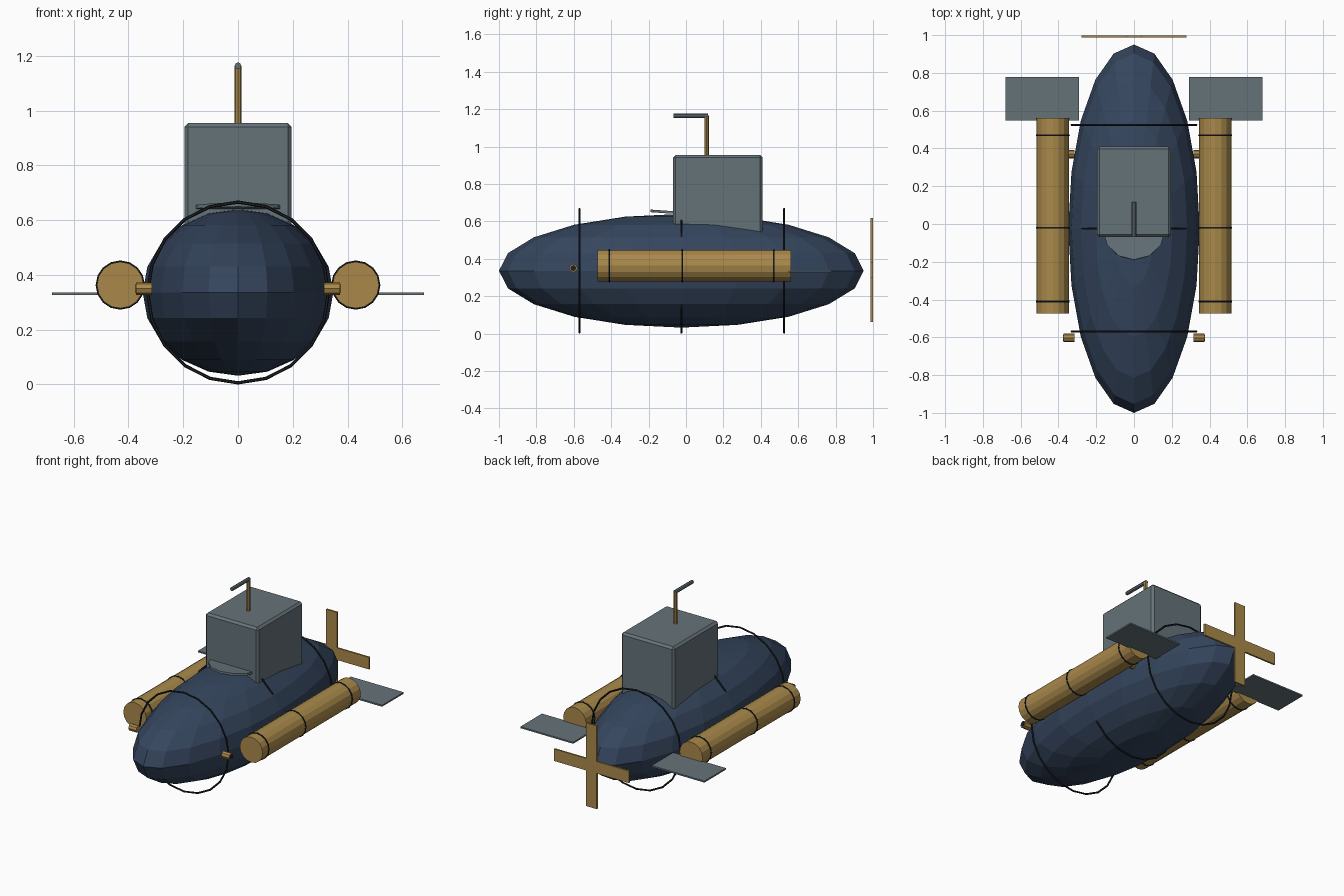
import bpy
from math import pi, radians

if "Cube" in bpy.data.objects:
    bpy.data.objects.remove(bpy.data.objects["Cube"])


def material(name, rgb):
    m = bpy.data.materials.new(name)
    m.diffuse_color = (*rgb, 1)
    m.use_nodes = True
    m.node_tree.nodes["Principled BSDF"].inputs["Base Color"].default_value = m.diffuse_color
    return m


NAVY = material("navy", (0.035, 0.06, 0.11))
STEEL = material("steel", (0.13, 0.17, 0.19))
BRASS = material("brass", (0.40, 0.25, 0.07))
DARK = material("dark", (0.012, 0.015, 0.02))
ALONG_X, ALONG_Y = (0, pi / 2, 0), (pi / 2, 0, 0)


def finish(name, mat):
    ob = bpy.context.object
    ob.name = name
    ob.data.materials.append(mat)
    return ob


def box(name, mat, loc, size):
    bpy.ops.mesh.primitive_cube_add(size=1, location=loc)
    ob = finish(name, mat)
    ob.scale = size
    return ob


def cylinder(name, mat, loc, r, depth, rot=(0, 0, 0), sides=16):
    bpy.ops.mesh.primitive_cylinder_add(vertices=sides, radius=r, depth=depth,
                                        location=loc, rotation=rot)
    return finish(name, mat)


def ring(name, loc, r, thick, sides):
    bpy.ops.mesh.primitive_torus_add(major_radius=r, minor_radius=thick,
                                     major_segments=sides, minor_segments=6,
                                     location=loc, rotation=ALONG_Y)
    return finish(name, DARK)


# Low-poly hull
bpy.ops.mesh.primitive_uv_sphere_add(segments=20, ring_count=10, radius=1,
                                     location=(0, -0.025, 0.336))
finish("hull", NAVY).scale = (0.348, 0.975, 0.304)

# Hoops around the hull
for y in (-0.57, -0.025, 0.525):
    ring("hull_hoop", (0, y, 0.336), 0.33, 0.006, 20)

# Conning tower with narrow bevel
tower = box("tower", STEEL, (0, 0.17, 0.73), (0.392, 0.48, 0.45))
bpy.ops.object.transform_apply(location=False, rotation=False, scale=True)
bevel = tower.modifiers.new("bevel", 'BEVEL')
bevel.width = 0.014
bevel.segments = 1

# Thin rounded lip at the foot of the tower
lip = cylinder("tower_lip", STEEL, (0, -0.03, 0.645), 1, 0.014, (radians(-4), 0, 0), 12)
lip.scale = (0.165, 0.16, 1)

# Periscope
cylinder("periscope_post", BRASS, (0, 0.11, 1.05), 0.012, 0.23, sides=8)
cylinder("periscope_head", STEEL, (0, 0.025, 1.164), 0.012, 0.185, ALONG_Y, 8)

# Side tanks, tank bands, portholes and stern fins
for s in (-1, 1):
    cylinder("side_tank", BRASS, (s * 0.43, 0.043, 0.363), 0.085, 1.035, ALONG_Y, 16)
    for y in (-0.41, -0.02, 0.47):
        ring("tank_band", (s * 0.43, y, 0.363), 0.085, 0.005, 16)
    for y in (-0.603, 0.37):
        cylinder("porthole", BRASS, (s * 0.343, y, 0.35), 0.023, 0.058, ALONG_X, 8)
        cylinder("porthole_glass", DARK, (s * 0.37, y, 0.35), 0.016, 0.01, ALONG_X, 8)
    box("stern_fin", STEEL, (s * 0.485, 0.663, 0.331), (0.39, 0.228, 0.01))

# Crossed propeller blades
box("propeller_blade_vertical", BRASS, (0, 0.993, 0.34), (0.08, 0.012, 0.555))
box("propeller_blade_horizontal", BRASS, (0, 0.993, 0.34), (0.555, 0.012, 0.08))
